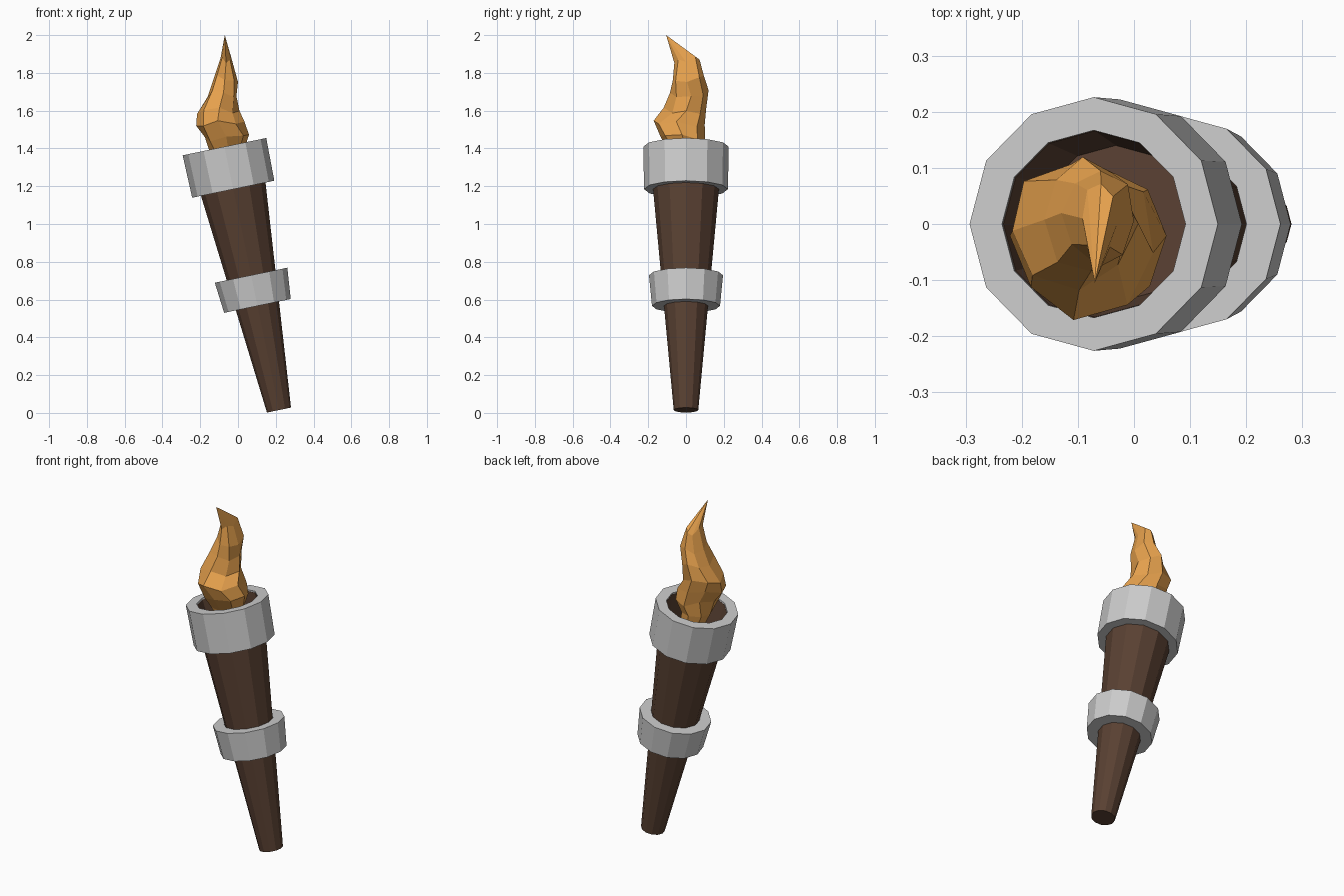
import bpy, bmesh, math
from math import sin, cos, pi, radians

if "Cube" in bpy.data.objects:
    bpy.data.objects.remove(bpy.data.objects["Cube"])

TILT = radians(-11.7)
BASE = (0.217, 0, 0.015)
SIDES = 12


def material(name, rgb):
    m = bpy.data.materials.new(name)
    m.diffuse_color = (*rgb, 1)
    m.use_nodes = True
    m.node_tree.nodes["Principled BSDF"].inputs["Base Color"].default_value = m.diffuse_color
    return m


def loft(name, rings, mat=None, loop=False):
    """Join rings of points with quads; close it as a loop or with end caps."""
    bm = bmesh.new()
    vs = [[bm.verts.new(p) for p in ring] for ring in rings]
    pairs = list(zip(vs, vs[1:])) + ([(vs[-1], vs[0])] if loop else [])
    for a, b in pairs:
        n = len(a)
        for i in range(n):
            j = (i + 1) % n
            bm.faces.new((a[i], a[j], b[j], b[i]))
    if not loop:
        bm.faces.new(vs[0][::-1])
        bm.faces.new(vs[-1])
    bmesh.ops.remove_doubles(bm, verts=bm.verts, dist=1e-5)
    bmesh.ops.recalc_face_normals(bm, faces=bm.faces)
    me = bpy.data.meshes.new(name)
    bm.to_mesh(me)
    bm.free()
    if mat:
        me.materials.append(mat)
    ob = bpy.data.objects.new(name, me)
    bpy.context.collection.objects.link(ob)
    return ob


def turned(name, profile, mat=None, loop=False):
    """Twelve-sided turned part on the tilted torch axis."""
    rings = [[(r * cos(2 * pi * i / SIDES), r * sin(2 * pi * i / SIDES), z)
              for i in range(SIDES)] for r, z in profile]
    ob = loft(name, rings, mat, loop)
    ob.location = BASE
    ob.rotation_euler = (0, TILT, 0)
    return ob


wood = material("wood", (0.10, 0.052, 0.032))
fire = material("fire", (0.80, 0.36, 0.075))

# Tapered handle with a hollow cup at the top
turned("handle", [(0.065, 0), (0.174, 1.19), (0.180, 1.415), (0.166, 1.415),
                  (0.14, 1.23)], wood)

# Metal bands
turned("top_band", [(0.222, 1.194), (0.226, 1.424), (0.167, 1.424),
                    (0.168, 1.194)], loop=True)
turned("middle_band", [(0.180, 0.563), (0.196, 0.729), (0.134, 0.729),
                       (0.116, 0.563)], loop=True)

# Flame: x and y extents at each height, nudged for an irregular faceted look
levels = [  # z, x min, x max, y min, y max
    (1.25, -0.09, 0.02, -0.06, 0.06),
    (1.38, -0.15, 0.03, -0.09, 0.08),
    (1.455, -0.175, 0.058, -0.135, 0.10),
    (1.53, -0.222, 0.035, -0.172, 0.10),
    (1.60, -0.217, 0.008, -0.118, 0.107),
    (1.69, -0.160, -0.008, -0.085, 0.120),
    (1.77, -0.130, 0.00, -0.070, 0.095),
    (1.87, -0.092, -0.030, -0.062, 0.072),
    (2.00, -0.070, -0.070, -0.105, -0.105),
]
rings = []
for k, (z, x0, x1, y0, y1) in enumerate(levels):
    ring = []
    for i in range(8):
        a = 2 * pi * i / 8 + 0.12 * sin(1.7 * k)
        wob = 1 + (0.10 * sin(2.3 * i + 1.9 * k) if i % 2 else 0)
        dz = 0.018 * sin(1.9 * i + 0.8 * k) if 1 < k < 8 else 0
        ring.append(((x0 + x1) / 2 + (x1 - x0) / 2 * cos(a) * wob,
                     (y0 + y1) / 2 + (y1 - y0) / 2 * sin(a) * wob, z + dz))
    rings.append(ring)
rings[-1] = [(-0.07, -0.105, 2.0 + 1e-7 * i) for i in range(8)]


def flame(name, rings, mat):
    """Loft the rings and finish in a single pointed tip."""
    bm = bmesh.new()
    vs = [[bm.verts.new(p) for p in r] for r in rings[:-1]]
    tip = bm.verts.new(rings[-1][0])
    for a, b in zip(vs, vs[1:]):
        for i in range(8):
            j = (i + 1) % 8
            bm.faces.new((a[i], a[j], b[j], b[i]))
    for i in range(8):
        bm.faces.new((vs[-1][i], vs[-1][(i + 1) % 8], tip))
    bm.faces.new(vs[0][::-1])
    bmesh.ops.recalc_face_normals(bm, faces=bm.faces)
    me = bpy.data.meshes.new(name)
    bm.to_mesh(me)
    bm.free()
    me.materials.append(mat)
    bpy.context.collection.objects.link(bpy.data.objects.new(name, me))


flame("flame", rings, fire)
